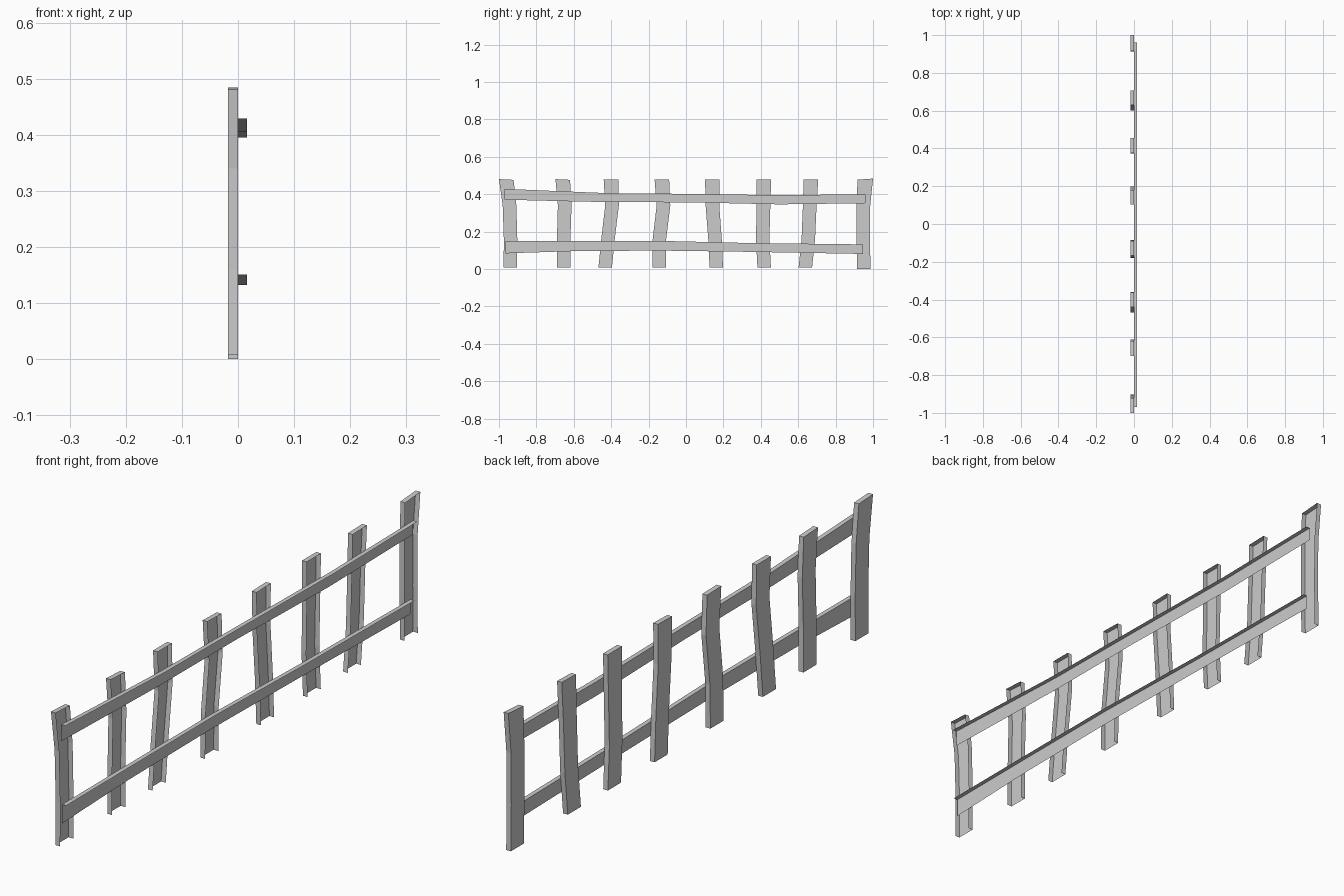
import bpy, math

if "Cube" in bpy.data.objects:
    bpy.data.objects.remove(bpy.data.objects["Cube"])

PICKET_T, RAIL_T = 0.018, 0.016


def make(name, verts, faces):
    me = bpy.data.meshes.new(name)
    me.from_pydata(verts, [], faces)
    me.update()
    ob = bpy.data.objects.new(name, me)
    bpy.context.collection.objects.link(ob)
    return ob


def picket(name, rows, tilt):
    """Board open at the back (+x) and bottom; rows are (z, y_left, y_right)."""
    verts, faces = [], []
    for k, (z, yl, yr) in enumerate(rows):
        d = tilt if k == len(rows) - 1 else 0
        verts += [(0, yl, z - d), (-PICKET_T, yl, z - d),
                  (-PICKET_T, yr, z + d), (0, yr, z + d)]
    for k in range(len(rows) - 1):
        a, b = 4 * k, 4 * k + 4
        faces += [(a + i + 1, a + i, b + i, b + i + 1) for i in range(3)]
    n = len(verts)
    faces.append((n - 1, n - 2, n - 3, n - 4))
    return make(name, verts, faces)


def rail(name, rows):
    """Front face plus top edge, open behind; rows are (y, z_bottom, z_top)."""
    verts, faces = [], []
    for y, zb, zt in rows:
        verts += [(0, y, zb), (0, y, zt), (RAIL_T, y, zt)]
    for k in range(len(rows) - 1):
        a, b = 3 * k, 3 * k + 3
        faces += [(b, a, a + 1, b + 1), (a + 1, a + 2, b + 2, b + 1)]
    ob = make(name, verts, faces)
    bpy.context.view_layer.objects.active = ob
    ob.select_set(True)
    bpy.ops.object.shade_smooth_by_angle(angle=math.radians(30))
    ob.select_set(False)
    return ob


# Crooked pickets: left edge at bottom, lower bend, upper bend, top; then top tilt
pickets = [
    ((-0.975, -0.974, -0.980, -1.000), -0.002),
    ((-0.690, -0.690, -0.685, -0.698), -0.002),
    ((-0.468, -0.453, -0.432, -0.440), 0.0),
    ((-0.180, -0.178, -0.157, -0.168), -0.001),
    ((0.126, 0.119, 0.105, 0.102), 0.001),
    ((0.382, 0.374, 0.378, 0.377), 0.0),
    ((0.602, 0.618, 0.625, 0.629), 0.001),
    ((0.914, 0.912, 0.912, 0.917), 0.003),
]
for i, (left, tilt) in enumerate(pickets):
    last = i == len(pickets) - 1
    levels = (0.0 if last else 0.008, 0.16, 0.34, 0.481 if last else 0.479)
    widths = (0.072, 0.072, 0.073, 0.083 if last else 0.078)
    picket(f"picket_{i + 1}",
           [(z, y, y + w) for z, y, w in zip(levels, left, widths)], tilt)

# Sagging rails behind the pickets
rail("upper_rail", [(-0.97, 0.371, 0.429), (-0.69, 0.364, 0.417),
                    (-0.42, 0.358, 0.406), (0.0, 0.357, 0.402),
                    (0.5, 0.346, 0.395), (0.96, 0.352, 0.400)])
rail("lower_rail", [(-0.965, 0.084, 0.150), (-0.6, 0.096, 0.151),
                    (-0.15, 0.099, 0.151), (0.35, 0.092, 0.139),
                    (0.945, 0.081, 0.132)])
